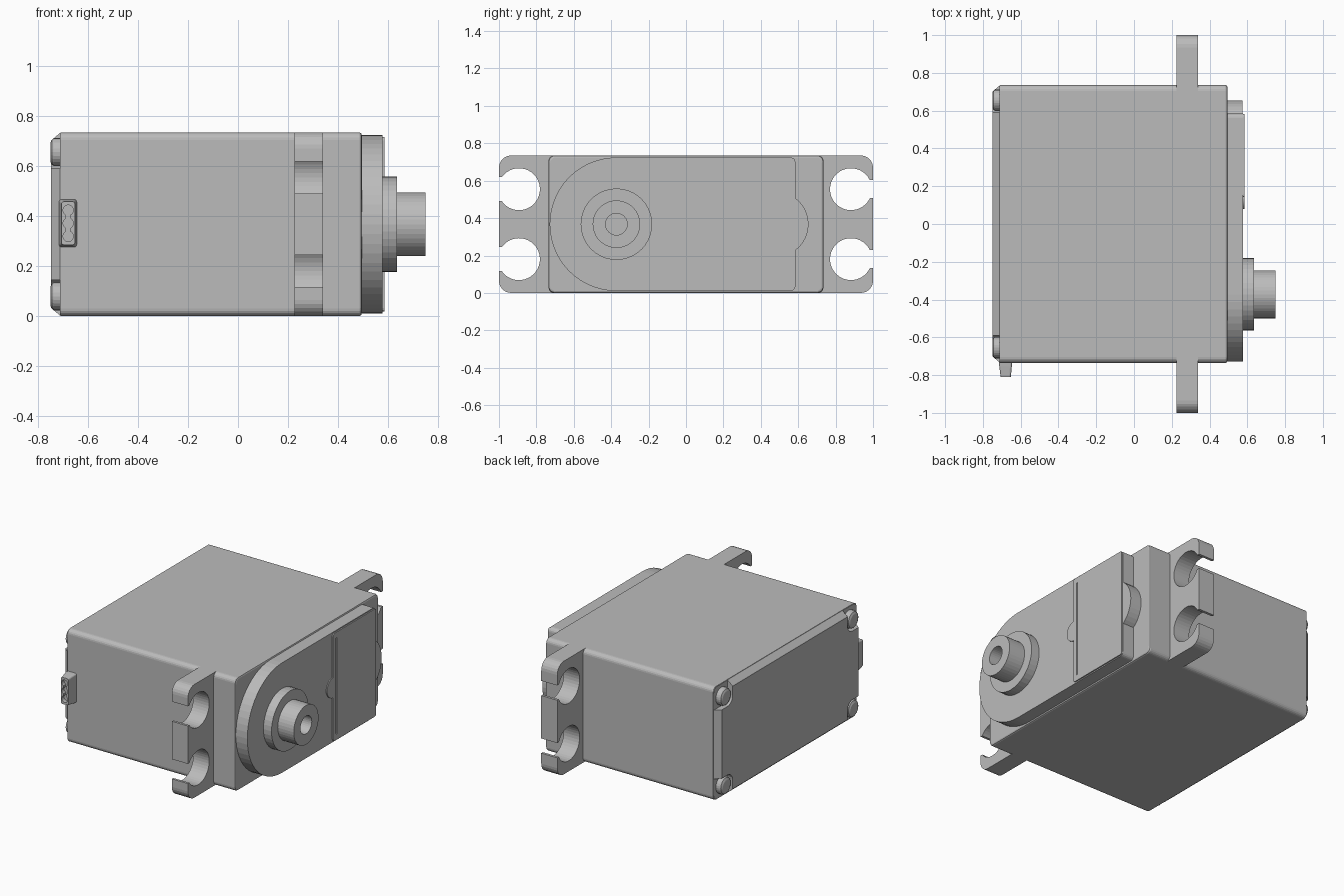
import bpy, bmesh
from math import cos, sin, pi, radians, asin, degrees

if "Cube" in bpy.data.objects:
    bpy.data.objects.remove(bpy.data.objects["Cube"], do_unlink=True)

GREY = (0.5, 0.5, 0.5, 1)
mat = bpy.data.materials.new("grey plastic")
mat.use_nodes = True
mat.diffuse_color = GREY
mat.node_tree.nodes["Principled BSDF"].inputs["Base Color"].default_value = GREY

MID = 0.3675          # half the case height
SHAFT = (-0.372, MID)


def arc(c, r, a0, a1, n):
    return [(c[0] + r * cos(radians(a0 + (a1 - a0) * i / n)),
             c[1] + r * sin(radians(a0 + (a1 - a0) * i / n))) for i in range(n + 1)]


def circle(c, r, n=40):
    return arc(c, r, 0, 360, n)[:-1]


def rounded(a0, a1, b0, b1, r, n=5):
    pts = []
    for k, c in enumerate([(a1 - r, b1 - r), (a0 + r, b1 - r), (a0 + r, b0 + r), (a1 - r, b0 + r)]):
        pts += arc(c, r, 90 * k, 90 * k + 90, n)
    return pts


def loft(name, rings, axis="x"):
    """Join outlines of equal length placed at distances along an axis."""
    bm = bmesh.new()
    rows = []
    for d, outline in rings:
        rows.append([bm.verts.new((d, a, b) if axis == "x" else (a, d, b)) for a, b in outline])
    n = len(rows[0])
    for low, high in zip(rows, rows[1:]):
        for i in range(n):
            j = (i + 1) % n
            bm.faces.new((low[i], low[j], high[j], high[i]))
    bm.faces.new(rows[0])
    bm.faces.new(rows[-1])
    bmesh.ops.recalc_face_normals(bm, faces=bm.faces)
    mesh = bpy.data.meshes.new(name)
    bm.to_mesh(mesh)
    bm.free()
    mesh.materials.append(mat)
    obj = bpy.data.objects.new(name, mesh)
    bpy.context.collection.objects.link(obj)
    return obj


def prism(name, outline, d0, d1, axis="x"):
    return loft(name, [(d0, outline), (d1, outline)], axis)


def cut(obj, cutter):
    mod = obj.modifiers.new("cut", "BOOLEAN")
    mod.operation = "DIFFERENCE"
    mod.solver = "EXACT"
    mod.object = cutter
    bpy.context.view_layer.objects.active = obj
    bpy.ops.object.modifier_apply(modifier=mod.name)
    bpy.data.objects.remove(cutter, do_unlink=True)


def case_outline(inset, r=0.03):
    return rounded(-0.735 + inset, 0.735 - inset, inset, 2 * MID - inset, r)


# Main case with softened front edge
loft("case", [(-0.71, case_outline(0)), (0.485, case_outline(0)),
              (0.492, case_outline(0.003)), (0.495, case_outline(0.01))])

# Chamfered back cover with a pocket and screw at each corner
cover = loft("back_cover", [(-0.70, case_outline(0.002)), (-0.711, case_outline(0.002)),
                            (-0.745, case_outline(0.03)), (-0.748, case_outline(0.034))])
for sy in (-1, 1):
    for sz in (-1, 1):
        y0, y1 = sorted((sy * 0.59, sy * 0.85))
        z0, z1 = sorted((MID + sz * 0.223, MID + sz * 0.5))
        cut(cover, prism("pocket", rounded(y0, y1, z0, z1, 0.05), -0.8, -0.712))
        c = (sy * 0.655, MID + sz * 0.288)
        loft("cover_screw", [(-0.70, circle(c, 0.056, 24)), (-0.735, circle(c, 0.056, 24)),
                             (-0.744, circle(c, 0.051, 24)), (-0.75, circle(c, 0.038, 24))])


# Mounting ears: rounded plates with two open-ended screw holes
def ear(name, side, hole_y, half_slot):
    r, edge = 0.112, 1.0
    half = degrees(asin(half_slot / r))
    pts = [(0.70, 0)] + arc((edge - 0.065, 0.065), 0.065, -90, 0, 6)
    for z in (MID - 0.187, MID + 0.187):
        pts.append((edge, z - half_slot))
        pts += arc((hole_y, z), r, -half, half - 360, 32)
        pts.append((edge, z + half_slot))
    pts += arc((edge - 0.065, 2 * MID - 0.065), 0.065, 0, 90, 6) + [(0.70, 2 * MID)]
    prism(name, [(side * y, z) for y, z in pts], 0.225, 0.34)


ear("front_mounting_ear", -1, 0.893, 0.064)
ear("back_mounting_ear", 1, 0.882, 0.048)

# Raised gear cover, round at the shaft end
gear = arc(SHAFT, 0.357, 90, 270, 28)
gear += arc((0.56, 0.036), 0.025, -90, 0, 4) + arc((0.56, 0.699), 0.025, 0, 90, 4)
prism("gear_cover", gear, 0.49, 0.577)
prism("gear_bulge", circle((0.48, MID), 0.175), 0.49, 0.574)

# Thin panel with a narrow groove and a half-round tab
panel = prism("cover_panel", rounded(0.142, 0.583, 0.018, 0.717, 0.015, 3), 0.57, 0.585)
cut(panel, prism("groove", [(0.172, 0.055), (0.181, 0.055), (0.181, 0.68), (0.172, 0.68)], 0.578, 0.6))
prism("panel_tab", arc((0.145, MID), 0.065, 90, 270, 16), 0.57, 0.584)

# Output boss and hollow shaft
prism("shaft_boss", circle(SHAFT, 0.191), 0.57, 0.635)
shaft = prism("output_shaft", circle(SHAFT, 0.127), 0.60, 0.75)
cut(shaft, prism("bore", circle(SHAFT, 0.058, 32), 0.64, 0.8))

# Cable connector with three sockets
plug = loft("cable_connector", [(-0.72, rounded(-0.717, -0.643, 0.275, 0.468, 0.01, 3)),
                                (-0.755, rounded(-0.713, -0.647, 0.278, 0.465, 0.01, 3)),
                                (-0.81, rounded(-0.706, -0.652, 0.285, 0.458, 0.01, 3))], "y")
for i in range(3):
    cut(plug, prism("socket", circle((-0.679, 0.3195 + 0.052 * i), 0.021, 16), -0.785, -0.85, "y"))
cut(plug, prism("slot", rounded(-0.688, -0.670, 0.32, 0.423, 0.004, 2), -0.786, -0.85, "y"))
